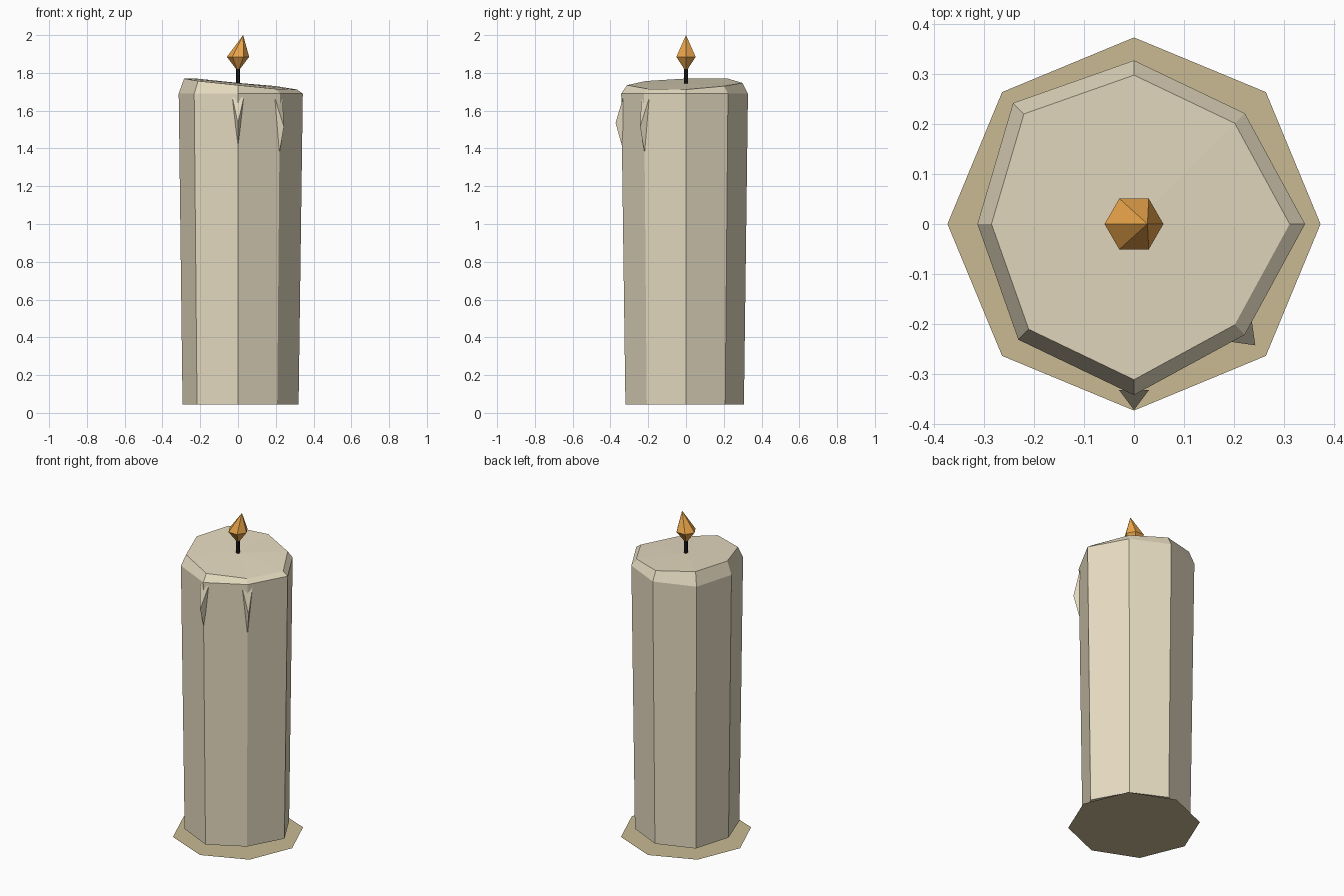
import bpy
from math import cos, sin, pi

if "Cube" in bpy.data.objects:
    bpy.data.objects.remove(bpy.data.objects["Cube"])


def material(name, rgb):
    m = bpy.data.materials.new(name)
    m.diffuse_color = (*rgb, 1)
    m.use_nodes = True
    m.node_tree.nodes["Principled BSDF"].inputs["Base Color"].default_value = m.diffuse_color
    return m


WAX = material("wax", (0.79, 0.71, 0.53))
POOL = material("pooled_wax", (0.58, 0.49, 0.29))
BLACK = material("char", (0.012, 0.01, 0.01))
ORANGE = material("fire", (0.83, 0.38, 0.07))


def make(name, verts, faces, mat):
    mesh = bpy.data.meshes.new(name)
    mesh.from_pydata(verts, [], faces)
    mesh.materials.append(mat)
    obj = bpy.data.objects.new(name, mesh)
    bpy.context.collection.objects.link(obj)
    return obj


def ring(radii, heights):
    n = len(radii)
    return [(r * cos(2 * pi * i / n), r * sin(2 * pi * i / n), z)
            for i, (r, z) in enumerate(zip(radii, heights))]


def bands(n, count):
    return [(k * n + i, k * n + (i + 1) % n, (k + 1) * n + (i + 1) % n, (k + 1) * n + i)
            for k in range(count) for i in range(n)]


# Flat pool of wax under the candle
make("wax_pool", ring([0.374] * 8, [0] * 8), [tuple(range(8))], POOL)

# Uneven eight-sided candle with a chamfered, slanted top
radii = [0.343, 0.314, 0.328, 0.343, 0.314, 0.328, 0.343, 0.314]
rim = [1.712, 1.73, 1.747, 1.77, 1.77, 1.757, 1.735, 1.715]
verts = (ring([r * 0.935 for r in radii], [0.045] * 8)
         + ring(radii, [1.69] * 8)
         + ring([r * 0.91 for r in radii], rim)
         + [(0, 0, 1.745)])
faces = bands(8, 2) + [(16 + i, 16 + (i + 1) % 8, 24) for i in range(8)]
faces.append(tuple(reversed(range(8))))
make("candle", verts, faces, WAX)


# Wax drips running down two of the corners
def drip(name, angle, r, length):
    def at(out, side, z):
        return (out * cos(angle) - side * sin(angle),
                out * sin(angle) + side * cos(angle), z)
    top = 1.67
    v = [at(r - 0.01, -0.03, top), at(r - 0.01, 0.03, top),
         at(r + 0.03, 0, top - length / 2), at(r - 0.008, 0, top - length)]
    make(name, v, [(0, 2, 1), (0, 3, 2), (1, 2, 3), (0, 1, 3)], WAX)


drip("drip_front", -pi / 2, 0.343, 0.27)
drip("drip_front_right", -pi / 4, 0.314, 0.31)

# Wick
make("wick", ring([0.011] * 6, [1.72] * 6) + ring([0.011] * 6, [1.83] * 6),
     bands(6, 1) + [(5, 4, 3, 2, 1, 0), (6, 7, 8, 9, 10, 11)], BLACK)

# Six-sided flame with its tip leaning to the right
make("flame", ring([0.059] * 6, [1.885] * 6) + [(0, 0, 1.806), (0.027, 0, 2.0)],
     [f for i in range(6) for f in (((i + 1) % 6, i, 6), (i, (i + 1) % 6, 7))], ORANGE)
